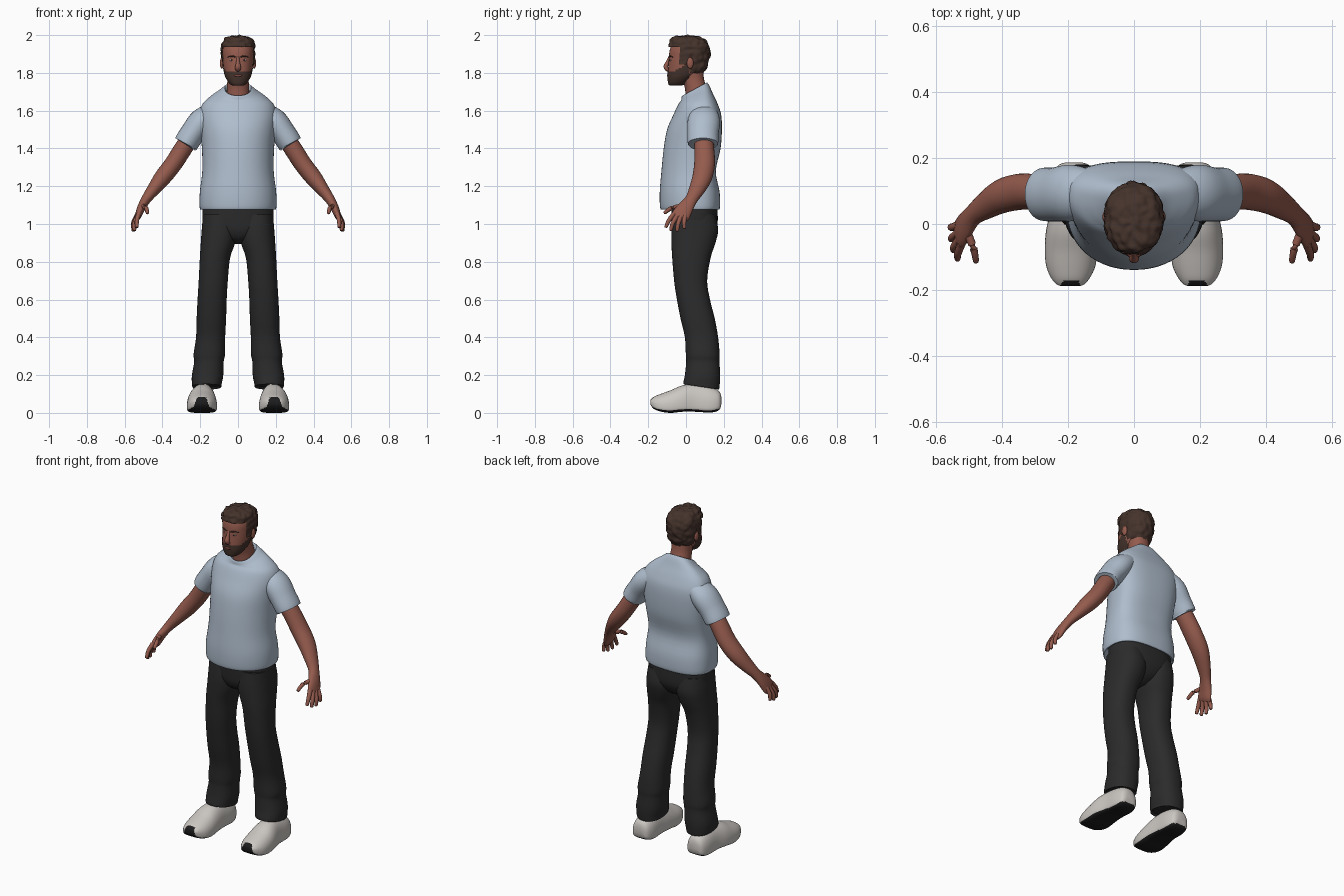
import bpy, bmesh, math
from mathutils import Vector, noise


def material(name, rgb):
    m = bpy.data.materials.new(name)
    m.diffuse_color = (*rgb, 1)
    return m


SHIRT = material("pale blue cotton", (0.43, 0.51, 0.61))
PANTS = material("black cloth", (0.024, 0.024, 0.025))
SKIN = material("brown skin", (0.30, 0.105, 0.075))
HAIR = material("dark brown hair", (0.06, 0.033, 0.025))
SHOE = material("off white leather", (0.60, 0.57, 0.54))
SOLE = material("black rubber", (0.012, 0.012, 0.013))
LIPS = material("lip brown", (0.22, 0.07, 0.055))
EYE = material("eye white", (0.5, 0.45, 0.42))


def spline(rows, k):
    """Smooth interpolation through a list of equal-length rows."""
    out = []
    for i in range(len(rows) - 1):
        quad = [rows[max(i - 1, 0)], rows[i], rows[i + 1], rows[min(i + 2, len(rows) - 1)]]
        for j in range(k):
            t = j / k
            out.append([0.5 * (2 * b + (c - a) * t + (2 * a - 5 * b + 4 * c - d) * t * t
                               + (3 * b - a - 3 * c + d) * t ** 3) for a, b, c, d in zip(*quad)])
    return out + [list(rows[-1])]


def skin_rings(name, rings, mats, keep=None, paint=None, rough=0):
    bm = bmesh.new()
    loops = [[bm.verts.new(p) for p in ring] for ring in rings]
    n = len(loops[0])
    for a, b in zip(loops, loops[1:]):
        for i in range(n):
            bm.faces.new((a[i], a[(i + 1) % n], b[(i + 1) % n], b[i]))
    bm.faces.new(loops[0])
    bm.faces.new(loops[-1])
    bmesh.ops.recalc_face_normals(bm, faces=bm.faces[:])
    bm.normal_update()
    if rough:
        moves = [v.normal * noise.noise(v.co * 45) * rough for v in bm.verts]
        for v, m in zip(bm.verts, moves):
            v.co += m
    if keep:
        bad = [f for f in bm.faces if not keep(f.calc_center_median())]
        bmesh.ops.delete(bm, geom=bad, context='FACES')
    for f in bm.faces:
        f.smooth = True
        if paint:
            f.material_index = paint(f)
    me = bpy.data.meshes.new(name)
    bm.to_mesh(me)
    bm.free()
    for m in mats:
        me.materials.append(m)
    ob = bpy.data.objects.new(name, me)
    bpy.context.collection.objects.link(ob)
    bpy.ops.object.select_all(action='DESELECT')
    ob.select_set(True)
    bpy.context.view_layer.objects.active = ob
    bpy.ops.object.shade_smooth_by_angle(angle=math.radians(50))
    return ob


def loft(name, rows, mats, k=4, n=40, along='z', p_lo=2.2, p_hi=2.2, side=1, **kw):
    """Rows: position, centre x, half width, low edge, high edge, [widest line, tilt]."""
    full = [(*r, *((r[3] + r[4]) / 2, 0)[len(r) - 5:]) for r in rows]
    rings = []
    for w, cx, rx, lo, hi, mid, tilt in spline(full, k):
        ring = []
        for i in range(n):
            c, s = math.cos(math.tau * i / n), math.sin(math.tau * i / n)
            e = 2 / (p_lo if s < 0 else p_hi)
            x = side * (cx + rx * math.copysign(abs(c) ** e, c))
            v = mid + (hi - mid if s > 0 else mid - lo) * math.copysign(abs(s) ** e, s)
            h = w + tilt * (v - mid)
            ring.append((x, v, h) if along == 'z' else (x, h, v))
        rings.append(ring)
    return skin_rings(name, rings, mats, **kw)


def tube(name, rows, mats, k=4, n=20, side=1):
    """Rows: x, y, z, radius across, radius along the y side."""
    pts = spline(rows, k)
    rings = []
    for i, (x, y, z, a, b) in enumerate(pts):
        t = (Vector(pts[min(i + 1, len(pts) - 1)][:3]) - Vector(pts[max(i - 1, 0)][:3])).normalized()
        ref = Vector((0, 1, 0)) if abs(t.y) < 0.9 else Vector((0, 0, 1))
        v = (ref - t * ref.dot(t)).normalized()
        u = v.cross(t)
        ring = [Vector((x, y, z)) + u * a * math.cos(math.tau * j / n) + v * b * math.sin(math.tau * j / n)
                for j in range(n)]
        rings.append([(side * p.x, p.y, p.z) for p in ring])
    return skin_rings(name, rings, mats)


def ball(name, c, r, mat):
    rows = [(c[2] - r[2] * math.cos(a), c[0], max(r[0] * math.sin(a), 1e-4),
             c[1] - r[1] * math.sin(a) - 1e-4, c[1] + r[1] * math.sin(a))
            for a in (math.pi * i / 10 for i in range(11))]
    return loft(name, rows, [mat], k=1, n=16, p_lo=2, p_hi=2)


# Shirt body with turned-in hem and sloping neckline
loft("shirt_body", [
    (1.11, 0, .17, -.10, .15, .04), (1.078, 0, .192, -.125, .168, .04), (1.088, 0, .203, -.137, .18, .04),
    (1.17, 0, .202, -.139, .178, .04), (1.28, 0, .189, -.13, .158, .05), (1.40, 0, .191, -.118, .183, .07),
    (1.50, 0, .200, -.10, .19, .085), (1.58, 0, .205, -.066, .186, .09), (1.635, 0, .188, -.04, .168, .085),
    (1.675, 0, .145, -.026, .143, .075, .2), (1.70, 0, .10, -.024, .126, .06, .42),
    (1.713, 0, .077, -.022, .114, .05, .52), (1.715, 0, .068, -.016, .108, .05, .54),
    (1.69, 0, .06, -.005, .10, .05, .5)], [SHIRT], n=56, p_lo=2.1, p_hi=2.7)

# Neck and head
loft("neck", [(1.65, 0, .062, .0, .12), (1.72, 0, .059, -.006, .108), (1.77, 0, .056, -.022, .095),
              (1.83, 0, .06, -.03, .09)], [SKIN])
loft("head", [
    (1.737, 0, .02, -.08, -.03), (1.744, 0, .038, -.089, -.01), (1.77, 0, .058, -.093, .03),
    (1.80, 0, .070, -.095, .07), (1.84, 0, .078, -.093, .095), (1.88, 0, .081, -.091, .108),
    (1.92, 0, .082, -.086, .11), (1.955, 0, .072, -.07, .10), (1.98, 0, .04, -.03, .06)], [SKIN])


def hairline(p):
    if p.y < -.035:
        return p.z > 1.937
    return p.z > (1.842 if p.y < .018 else 1.80)


loft("hair", [
    (1.79, 0, .062, -.06, .085), (1.82, 0, .076, -.085, .108), (1.86, 0, .085, -.094, .121),
    (1.91, 0, .089, -.093, .125), (1.95, 0, .087, -.09, .118), (1.978, 0, .073, -.084, .097),
    (1.992, 0, .05, -.065, .065), (1.997, 0, .01, -.01, .015)],
    [HAIR], k=6, n=72, keep=hairline, rough=.009)
loft("beard", [
    (1.732, 0, .02, -.083, -.03), (1.74, 0, .042, -.093, -.005), (1.77, 0, .063, -.098, .035),
    (1.80, 0, .074, -.0985, .075), (1.85, 0, .083, -.095, .10), (1.86, 0, .083, -.095, .10)],
    [HAIR], k=6, n=72,
    keep=lambda p: p.y < .018 and p.z < 1.806 + max(0, p.y + .07) * .5)
ball("lips", (0, -.094, 1.786), (.022, .008, .007), LIPS)
tube("nose", [(0, -.086, 1.885, .007, .007), (0, -.098, 1.855, .010, .010), (0, -.107, 1.833, .015, .012),
              (0, -.098, 1.817, .014, .010), (0, -.09, 1.815, .008, .004)], [SKIN])

# Pelvis joining both trouser legs
loft("trouser_seat", [
    (.895, 0, .03, .0, .08), (.92, 0, .08, -.045, .125), (.96, 0, .16, -.068, .155),
    (1.01, 0, .187, -.075, .168), (1.12, 0, .188, -.08, .165)], [PANTS], p_hi=2.5)


def shoe_paint(f):
    p = f.calc_center_median()
    toe = p.y < -.135 and p.z < .083 and abs(abs(p.x) - .193) < .042 - .35 * max(0, p.z - .03)
    return 1 if f.normal.z < -.55 or toe else 0


for s, tag in ((1, "left"), (-1, "right")):
    # Face details
    ball(tag + "_ear", (s * .085, .022, 1.852), (.011, .018, .03), SKIN)
    ball(tag + "_eye", (s * .032, -.0795, 1.868), (.013, .006, .006), EYE)
    ball(tag + "_iris", (s * .032, -.0845, 1.868), (.005, .003, .005), HAIR)
    tube(tag + "_eyebrow", [(.012, -.0895, 1.883, .003, .003), (.032, -.086, 1.889, .004, .004),
                            (.055, -.071, 1.884, .002, .002)], [HAIR], n=8, side=s)

    # Short sleeve and arm
    tube(tag + "_sleeve", [
        (.11, .098, 1.605, .045, .06), (.185, .095, 1.55, .068, .085), (.24, .09, 1.48, .066, .082),
        (.272, .09, 1.432, .065, .081), (.275, .09, 1.427, .06, .076), (.262, .09, 1.447, .052, .06)],
        [SHIRT], n=32, side=s)
    tube(tag + "_arm", [
        (.23, .09, 1.49, .045, .05), (.29, .097, 1.40, .048, .052), (.345, .098, 1.315, .047, .055),
        (.40, .085, 1.245, .045, .052), (.45, .056, 1.18, .034, .042), (.487, .028, 1.13, .026, .033),
        (.512, -.003, 1.085, .022, .042), (.527, -.027, 1.047, .018, .048), (.534, -.037, 1.03, .012, .042)],
        [SKIN], n=24, side=s)

    # Fingers and thumb, root, knuckle and tip
    digits = {
        "index_finger": ((.525, -.062, 1.055), (.535, -.09, 1.02), (.536, -.106, .985)),
        "middle_finger": ((.53, -.045, 1.045), (.547, -.07, 1.005), (.548, -.080, .968)),
        "ring_finger": ((.533, -.025, 1.045), (.553, -.042, 1.0), (.554, -.046, .965)),
        "little_finger": ((.532, -.003, 1.05), (.553, -.010, 1.01), (.556, -.008, .978)),
        "thumb": ((.508, -.022, 1.095), (.487, -.075, 1.085), (.480, -.112, 1.06))}
    for name, (a, b, c) in digits.items():
        end = [c[i] + (c[i] - b[i]) * .12 for i in range(3)]
        tube(f"{tag}_{name}", [(*a, .013, .013), (*b, .0115, .0115), (*c, .009, .009), (*end, .003, .003)],
             [SKIN], n=10, side=s)

    # Trouser leg with a slightly bunched lower part
    loft(tag + "_trouser_leg", [
        (1.05, .10, .085, -.07, .155), (.97, .098, .094, -.077, .17), (.90, .106, .091, -.077, .156),
        (.82, .122, .080, -.073, .130), (.70, .131, .077, -.063, .112), (.60, .137, .077, -.048, .127),
        (.50, .141, .078, -.029, .152), (.40, .145, .077, -.006, .170), (.31, .152, .083, -.001, .178),
        (.27, .154, .078, .001, .177), (.20, .161, .083, -.006, .181), (.155, .165, .079, -.013, .178, .08, -.1),
        (.138, .165, .076, -.012, .174, .08, -.15), (.15, .165, .066, .0, .165, .08, -.15)],
        [PANTS], p_lo=2.3, p_hi=2.3, side=s)

    # Shoe with dark underside and toe guard
    loft(tag + "_shoe", [
        (.187, .183, .025, .045, .085, .06), (.175, .183, .05, .015, .115, .05),
        (.13, .183, .064, .002, .14, .04), (.05, .185, .067, .006, .155, .04),
        (-.02, .190, .077, .006, .145, .04), (-.08, .191, .08, .0, .12, .035),
        (-.13, .192, .074, .006, .102, .035), (-.165, .193, .058, .018, .088, .045),
        (-.183, .193, .042, .035, .075, .055), (-.188, .193, .03, .045, .068, .057)],
        [SHOE, SOLE], along='y', p_lo=4, p_hi=2.2, n=48, side=s, paint=shoe_paint)
